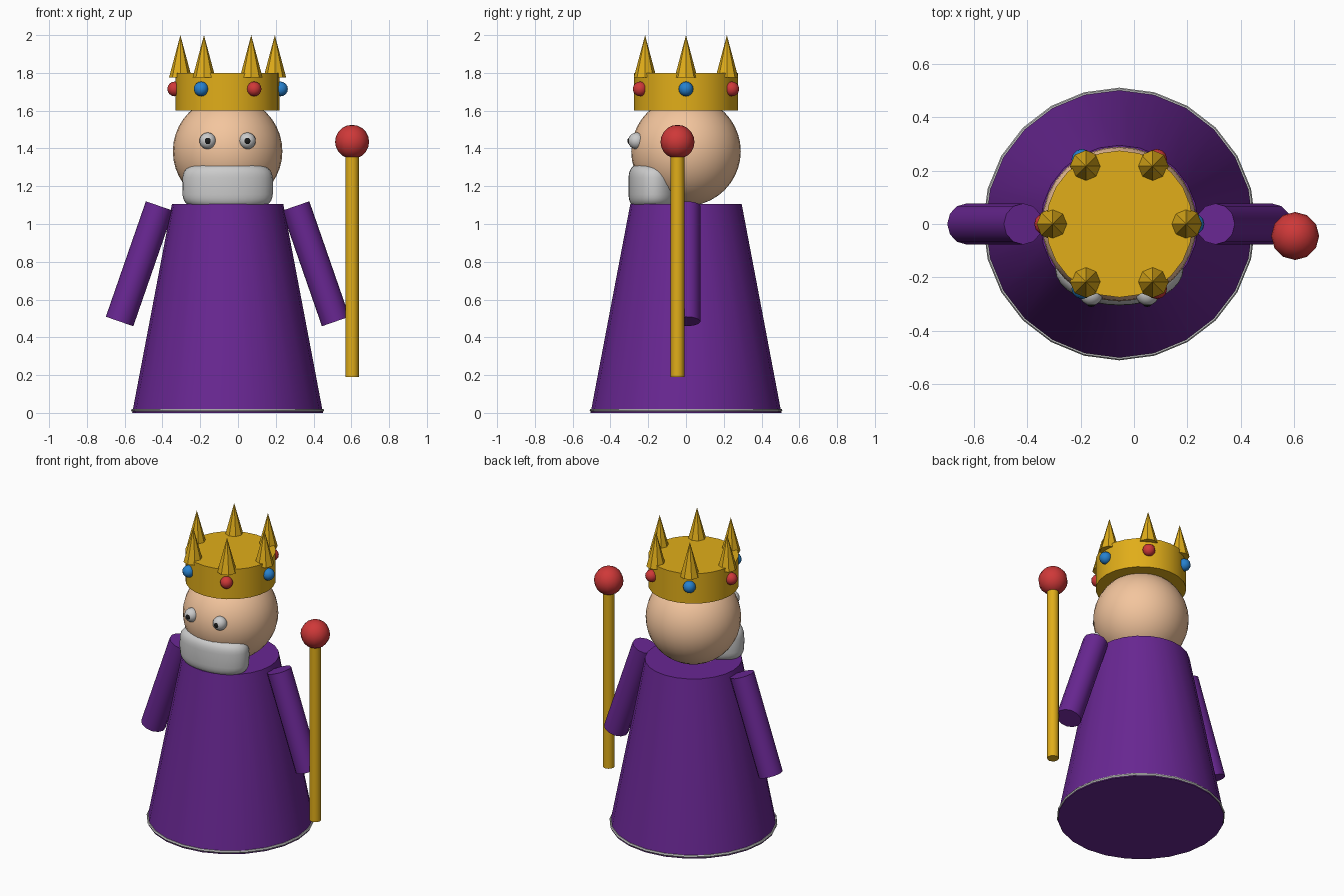
import bpy, math
from mathutils import Vector

if "Cube" in bpy.data.objects:
    bpy.data.objects.remove(bpy.data.objects["Cube"])

CX = -0.055  # body axis


def mat(name, rgb):
    m = bpy.data.materials.new(name)
    m.diffuse_color = (*rgb, 1)
    m.use_nodes = True
    m.node_tree.nodes["Principled BSDF"].inputs["Base Color"].default_value = m.diffuse_color
    return m


PURPLE = mat("purple", (0.14, 0.02, 0.29))
GOLD = mat("gold", (0.75, 0.42, 0.01))
SKIN = mat("skin", (0.90, 0.56, 0.34))
RED = mat("red", (0.62, 0.04, 0.04))
BLUE = mat("blue", (0.02, 0.22, 0.62))
BLACK = mat("black", (0.01, 0.01, 0.01))


def finish(name, material):
    ob = bpy.context.object
    ob.name = name
    if material:
        ob.data.materials.append(material)
    bpy.ops.object.shade_smooth_by_angle(angle=math.radians(40))
    return ob


def rod(name, a, b, r1, r2, sides, material):
    """Cylinder or cone between two points."""
    a, b = Vector(a), Vector(b)
    d = b - a
    bpy.ops.mesh.primitive_cone_add(
        vertices=sides, radius1=r1, radius2=r2, depth=d.length,
        location=(a + b) / 2, rotation=d.to_track_quat('Z', 'Y').to_euler())
    return finish(name, material)


def ball(name, loc, r, material=None, segments=16, rings=12):
    bpy.ops.mesh.primitive_uv_sphere_add(
        segments=segments, ring_count=rings, radius=r, location=loc)
    return finish(name, material)


def around(radius, degrees, z):
    t = math.radians(degrees)
    return (CX + radius * math.cos(t), radius * math.sin(t), z)


# Robe with a thin pale hem
rod("robe", (CX, 0, 0), (CX, 0, 1.105), 0.505, 0.295, 24, PURPLE)
bpy.ops.mesh.primitive_torus_add(location=(CX, 0, 0.014), major_radius=0.502,
                                 minor_radius=0.009, major_segments=24,
                                 minor_segments=6)
finish("hem", None)

# Sleeves and eyes, mirrored about the body axis
for side, s in (("left", -1), ("right", 1)):
    rod(side + "_sleeve", (CX + s * 0.572, 0, 0.484), (CX + s * 0.36, 0, 1.095),
        0.077, 0.077, 12, PURPLE)
    ball(side + "_eye", (CX + s * 0.105, -0.262, 1.44), 0.044)
    ball(side + "_pupil", (CX + s * 0.105, -0.29, 1.44), 0.021, BLACK, 12, 8)

# Head
ball("head", (CX, 0, 1.385), 0.29, SKIN, 32, 20)

# Beard: rounded drum, squared off from a sphere
beard = ball("beard", (CX, -0.17, 1.2), 1, None, 32, 24)
for v in beard.data.vertices:
    x, y, z = v.co
    rho = max(math.hypot(x, y), 1e-6)
    k = math.sqrt(rho) / rho if rho > 1e-5 else 0
    v.co = (x * k * 0.24, y * k * 0.135,
            math.copysign(math.sqrt(abs(z)), z) * 0.122)

# Crown: solid band, six points, alternating jewels
rod("crown_band", (CX, 0, 1.6), (CX, 0, 1.8), 0.275, 0.275, 24, GOLD)
for i in range(6):
    a = i * 60
    rod("crown_point", around(0.25, a, 1.776), around(0.25, a, 2.0),
        0.06, 0, 8, GOLD)
    ball("jewel", around(0.28, a, 1.715), 0.039, RED if i % 2 else BLUE, 12, 8)

# Staff with a round finial
rod("staff", (0.604, -0.045, 0.19), (0.604, -0.045, 1.4), 0.036, 0.036, 12, GOLD)
ball("staff_finial", (0.604, -0.045, 1.435), 0.09, RED, 12, 10)
